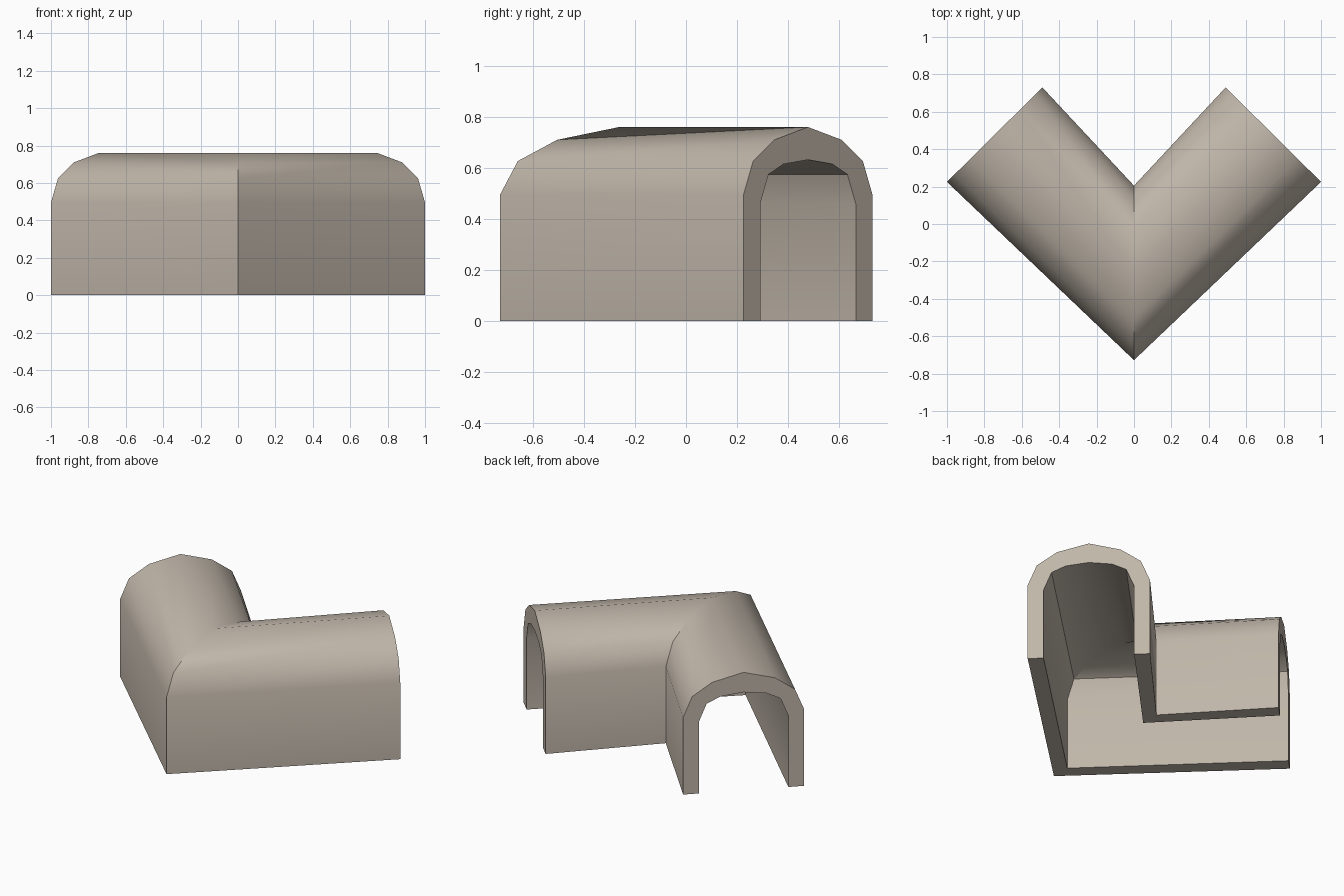
import bpy, bmesh
from mathutils import Vector

if "Cube" in bpy.data.objects:
    bpy.data.objects.remove(bpy.data.objects["Cube"])

# Half of the arch section: (fraction across the width, height)
outer_half = [(0, 0), (0, 0.495), (0.075, 0.627), (0.24, 0.71)]
inner_half = [(0.13, 0), (0.13, 0.46), (0.195, 0.575), (0.31, 0.615)]


def arch(half, top):
    return half + [(0.5, top)] + [(1 - t, z) for t, z in reversed(half)]


# Closed section loop: outer arch there, inner arch back
section = arch(outer_half, 0.76) + arch(inner_half, 0.632)[::-1]


def ring(bm, a, b):
    a, b = Vector(a), Vector(b)
    return [bm.verts.new((*a.lerp(b, t), z)) for t, z in section]


# One arm lofted from the mitre plane to the open end
bm = bmesh.new()
mitre = ring(bm, (0, -0.728), (0, 0.205))
end = ring(bm, (1.0, 0.225), (0.49, 0.73))
n = len(section)
for i in range(n):
    j = (i + 1) % n
    bm.faces.new((mitre[i], mitre[j], end[j], end[i]))

# End face as a strip between outer and inner arch
for i in range(n // 2 - 1):
    bm.faces.new((end[i], end[i + 1], end[n - 2 - i], end[n - 1 - i]))
bmesh.ops.recalc_face_normals(bm, faces=bm.faces)
# The mitre side is open, so check direction against the outer wall
bm.faces.ensure_lookup_table()
if bm.faces[0].normal.y > 0:
    bmesh.ops.reverse_faces(bm, faces=bm.faces)

mesh = bpy.data.meshes.new("corner_tunnel")
bm.to_mesh(mesh)
bm.free()
tunnel = bpy.data.objects.new("corner_tunnel", mesh)
bpy.context.collection.objects.link(tunnel)

# Second arm
mirror = tunnel.modifiers.new("Mirror", 'MIRROR')
mirror.use_clip = True
bpy.context.view_layer.objects.active = tunnel
tunnel.select_set(True)
bpy.ops.object.modifier_apply(modifier="Mirror")
bpy.ops.object.shade_smooth_by_angle(angle=0.62)

stone = bpy.data.materials.new("warm grey stone")
stone.diffuse_color = (0.53, 0.47, 0.40, 1)
stone.use_nodes = True
stone.node_tree.nodes["Principled BSDF"].inputs["Base Color"].default_value = stone.diffuse_color
mesh.materials.append(stone)
